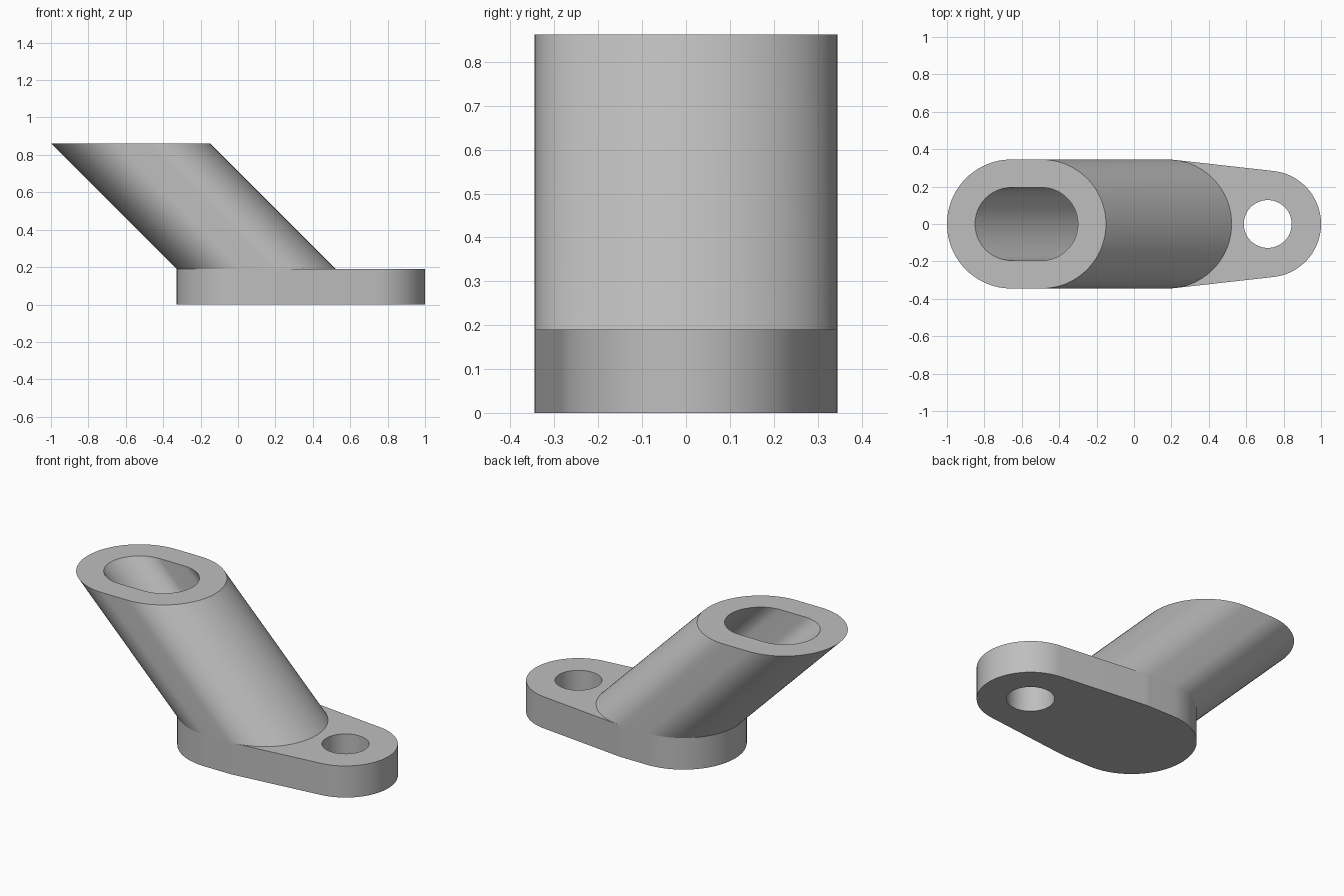
import bpy, bmesh, math

cube = bpy.data.objects.get("Cube")
if cube:
    bpy.data.objects.remove(cube, do_unlink=True)

BASE_TOP, TUBE_TOP = 0.19, 0.862
R_OUT, R_SLOT = 0.345, 0.195          # tube and slot end radii
R_EAR, R_HOLE, EAR_X = 0.285, 0.128, 0.715
C1, C2 = 0.017, 0.177                 # slot end centres at the flange top
LEAN = TUBE_TOP - BASE_TOP            # 45 degree lean towards -x
SEG = 48

grey = bpy.data.materials.new("plain_grey")
grey.use_nodes = True
COLOUR = (0.52, 0.52, 0.52, 1)
grey.diffuse_color = COLOUR
grey.node_tree.nodes["Principled BSDF"].inputs["Base Color"].default_value = COLOUR


def arc(cx, r, start, end, n=SEG):
    return [(cx + r * math.cos(start + (end - start) * i / n),
             r * math.sin(start + (end - start) * i / n)) for i in range(n + 1)]


def stadium(r):
    q = math.pi / 2
    return arc(C2, r, -q, q) + arc(C1, r, q, 3 * q)


def ring(bm, points, z, dx=0):
    return [bm.verts.new((x + dx, y, z)) for x, y in points]


def wall(bm, a, b):
    n = len(a)
    for i in range(n):
        j = (i + 1) % n
        bm.faces.new((a[i], a[j], b[j], b[i]))


def cap(bm, outer, inner):
    edges = []
    for loop in (outer, inner):
        for i, v in enumerate(loop):
            w = loop[(i + 1) % len(loop)]
            edges.append(bm.edges.get((v, w)) or bm.edges.new((v, w)))
    bmesh.ops.triangle_fill(bm, use_beauty=True, edges=edges)


def finish(bm, name):
    bmesh.ops.recalc_face_normals(bm, faces=bm.faces[:])
    mesh = bpy.data.meshes.new(name)
    bm.to_mesh(mesh)
    bm.free()
    obj = bpy.data.objects.new(name, mesh)
    bpy.context.collection.objects.link(obj)
    mesh.materials.append(grey)
    bpy.ops.object.select_all(action='DESELECT')
    obj.select_set(True)
    bpy.context.view_layer.objects.active = obj
    bpy.ops.object.shade_smooth_by_angle(angle=math.radians(30))
    return obj


# Mounting flange: rounded heel tapering to a smaller ear with a bolt hole
t = math.acos((R_OUT - R_EAR) / (EAR_X - C2))
q = math.pi / 2
outline = (arc(EAR_X, R_EAR, -t, t) + arc(C2, R_OUT, t, q, 6)
           + arc(C1, R_OUT, q, 3 * q) + arc(C2, R_OUT, -q, -t, 6))
# Drop the repeated tangent point
outline = outline[:-1] + [(C2 + R_OUT * math.cos(t), -R_OUT * math.sin(t))]
hole = arc(EAR_X, R_HOLE, 0, 2 * math.pi)[:-1]
bm = bmesh.new()
outer = [ring(bm, outline, z) for z in (0, BASE_TOP)]
inner = [ring(bm, hole, z) for z in (0, BASE_TOP)]
wall(bm, *outer)
wall(bm, *inner)
for o, i in zip(outer, inner):
    cap(bm, o, i)
finish(bm, "mounting_flange")

# Leaning tube with a slot running down to the flange
bm = bmesh.new()
rings = [ring(bm, stadium(r), z, dx) for r, z, dx in (
    (R_OUT, BASE_TOP, 0), (R_OUT, TUBE_TOP, -LEAN),
    (R_SLOT, TUBE_TOP, -LEAN), (R_SLOT, BASE_TOP, 0))]
for k in range(4):
    wall(bm, rings[k], rings[(k + 1) % 4])
finish(bm, "slotted_tube")
